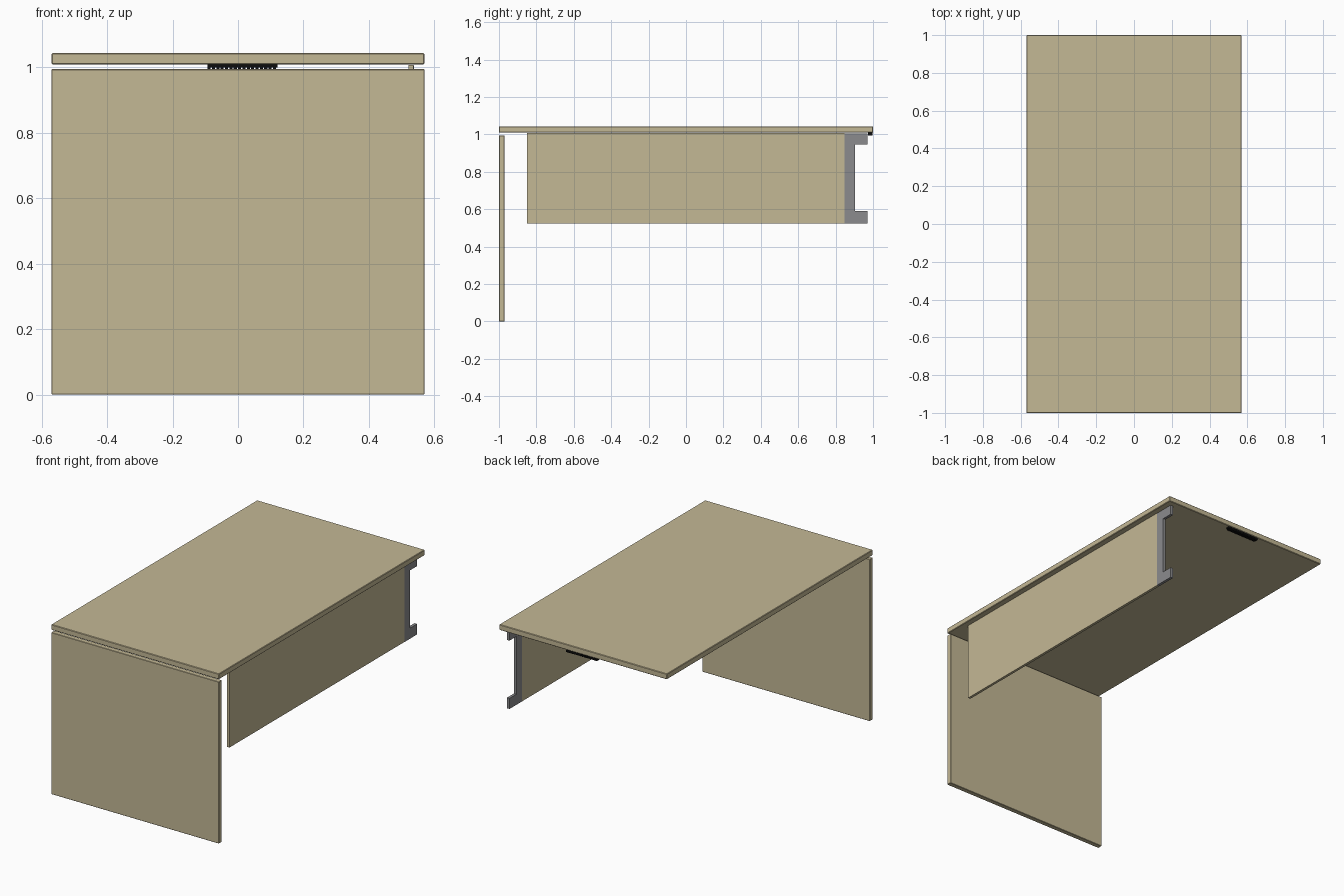
import bpy
import bmesh

cube = bpy.data.objects.get("Cube")
if cube:
    bpy.data.objects.remove(cube, do_unlink=True)


def material(name, color):
    m = bpy.data.materials.new(name)
    m.use_nodes = True
    m.diffuse_color = (*color, 1)
    m.node_tree.nodes["Principled BSDF"].inputs["Base Color"].default_value = (*color, 1)
    return m


wood = material("pale wood", (0.55, 0.48, 0.30))
steel = material("grey steel", (0.26, 0.26, 0.27))
black = material("black plastic", (0.004, 0.004, 0.004))


def add_object(name, bm, mat):
    bmesh.ops.recalc_face_normals(bm, faces=bm.faces)
    mesh = bpy.data.meshes.new(name)
    bm.to_mesh(mesh)
    bm.free()
    mesh.materials.append(mat)
    ob = bpy.data.objects.new(name, mesh)
    bpy.context.collection.objects.link(ob)
    return ob


def add_box(bm, lo, hi):
    verts = bmesh.ops.create_cube(bm, size=1)["verts"]
    for v in verts:
        for i in range(3):
            v.co[i] = hi[i] if v.co[i] > 0 else lo[i]


def box(name, lo, hi, mat, bevel=0):
    bm = bmesh.new()
    add_box(bm, lo, hi)
    ob = add_object(name, bm, mat)
    if bevel:
        mod = ob.modifiers.new("edge", "BEVEL")
        mod.width = bevel
        mod.segments = 1
    return ob


# Boards
box("desk_top", (-0.57, -1, 1.009), (0.57, 1, 1.043), wood, 0.003)
box("front_end_panel", (-0.57, -1, 0), (0.57, -0.97, 0.994), wood, 0.002)
box("side_modesty_panel", (0.521, -0.85, 0.525), (0.537, 0.848, 1.007), wood)

# C-shaped bracket at the back end of the side panel
profile = [(0.848, 0.525), (0.97, 0.525), (0.97, 0.59), (0.904, 0.59),
           (0.904, 0.945), (0.97, 0.945), (0.97, 1.005), (0.848, 1.005)]
bm = bmesh.new()
face = bm.faces.new([bm.verts.new((0.521, y, z)) for y, z in profile])
ext = bmesh.ops.extrude_face_region(bm, geom=[face])["geom"]
bmesh.ops.translate(bm, vec=(0.017, 0, 0),
                    verts=[g for g in ext if isinstance(g, bmesh.types.BMVert)])
add_object("panel_bracket", bm, steel)

# Ribbed strip under the back edge
bm = bmesh.new()
add_box(bm, (-0.093, 0.974, 0.999), (0.12, 0.996, 1.009))
ribs = 16
pitch = 0.213 / ribs
for i in range(ribs):
    x = -0.093 + i * pitch
    add_box(bm, (x, 0.972, 0.994), (x + pitch * 0.7, 0.998, 1.009))
add_object("ribbed_strip", bm, black)
